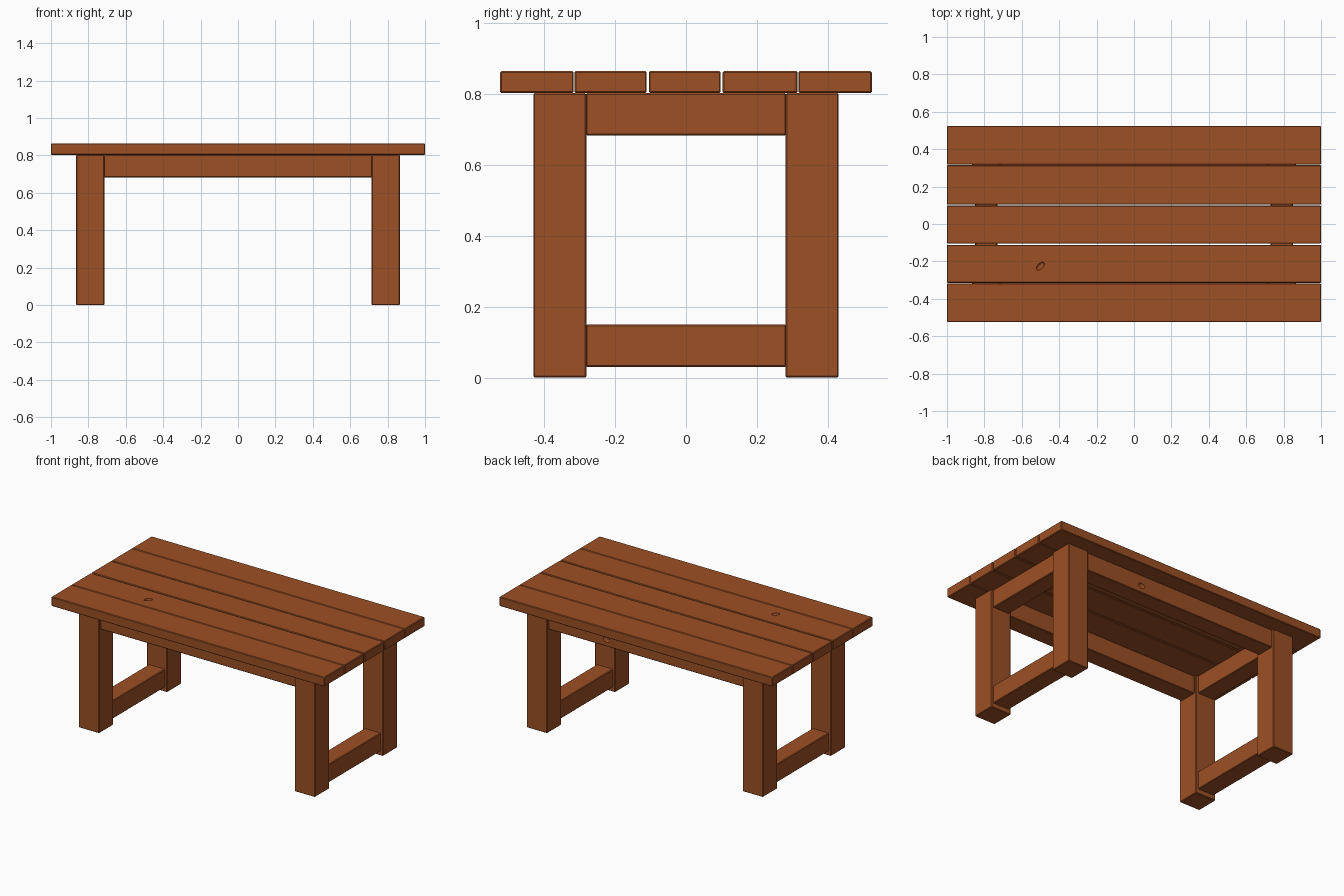
import bpy, bmesh
from mathutils import Vector

if "Cube" in bpy.data.objects:
    bpy.data.objects.remove(bpy.data.objects["Cube"])

wood = bpy.data.materials.new("brown wood")
wood.diffuse_color = (0.335, 0.08, 0.018, 1)
wood.use_nodes = True
wood.node_tree.nodes["Principled BSDF"].inputs["Base Color"].default_value = wood.diffuse_color


def beam(name, lo, hi, bevel=0.004):
    """Box between two corners with slightly worn edges."""
    lo, hi = Vector(lo), Vector(hi)
    bm = bmesh.new()
    bmesh.ops.create_cube(bm, size=1)
    bmesh.ops.scale(bm, vec=hi - lo, verts=bm.verts)
    if bevel:
        bmesh.ops.bevel(bm, geom=bm.edges[:], offset=bevel, segments=1,
                        profile=0.5, affect='EDGES')
    me = bpy.data.meshes.new(name)
    bm.to_mesh(me)
    bm.free()
    me.materials.append(wood)
    ob = bpy.data.objects.new(name, me)
    ob.location = (lo + hi) / 2
    bpy.context.collection.objects.link(ob)
    return ob


def knot_hole(target, location, size, turn=0):
    """Shallow knot dented into a beam."""
    bpy.ops.mesh.primitive_ico_sphere_add(subdivisions=2, radius=1, location=location,
                                          rotation=(0, 0, turn))
    cutter = bpy.context.object
    cutter.name = target.name + "_knot_cutter"
    cutter.scale = size
    cutter.data.materials.append(wood)
    cutter.hide_render = True
    cutter.hide_set(True)
    mod = target.modifiers.new("knot", 'BOOLEAN')
    mod.operation = 'DIFFERENCE'
    mod.solver = 'EXACT'
    mod.object = cutter


# table top: five planks with narrow gaps
TOP, UNDER = 0.865, 0.803
rows = [(-0.525, -0.317), (-0.315, -0.111), (-0.105, 0.098), (0.103, 0.315), (0.317, 0.525)]
planks = [beam(f"top_plank_{i + 1}", (-1, a, UNDER), (1, b, TOP)) for i, (a, b) in enumerate(rows)]
knot_hole(planks[1], (-0.5, -0.225, TOP), (0.028, 0.015, 0.012), 0.8)

# legs
for sx, side in ((-1, "left"), (1, "right")):
    for sy, end in ((-1, "front"), (1, "back")):
        x, y = sx * 0.79, sy * 0.356
        beam(f"{end}_{side}_leg", (x - 0.075, y - 0.075, 0), (x + 0.075, y + 0.075, UNDER))

# end rails: one under the top, one near the floor
for sx, side in ((-1, "left"), (1, "right")):
    x = sx * 0.79
    for z, level in ((0.03, "lower"), (0.683, "upper")):
        beam(f"{level}_{side}_rail", (x - 0.06, -0.283, z), (x + 0.06, 0.283, z + 0.12))

# long rails under the top
for sy, end in ((-1, "front"), (1, "back")):
    y = sy * 0.356
    rail = beam(f"long_{end}_rail", (-0.717, y - 0.06, 0.683), (0.717, y + 0.06, UNDER))
knot_hole(rail, (0.29, 0.416, 0.73), (0.025, 0.01, 0.018))
